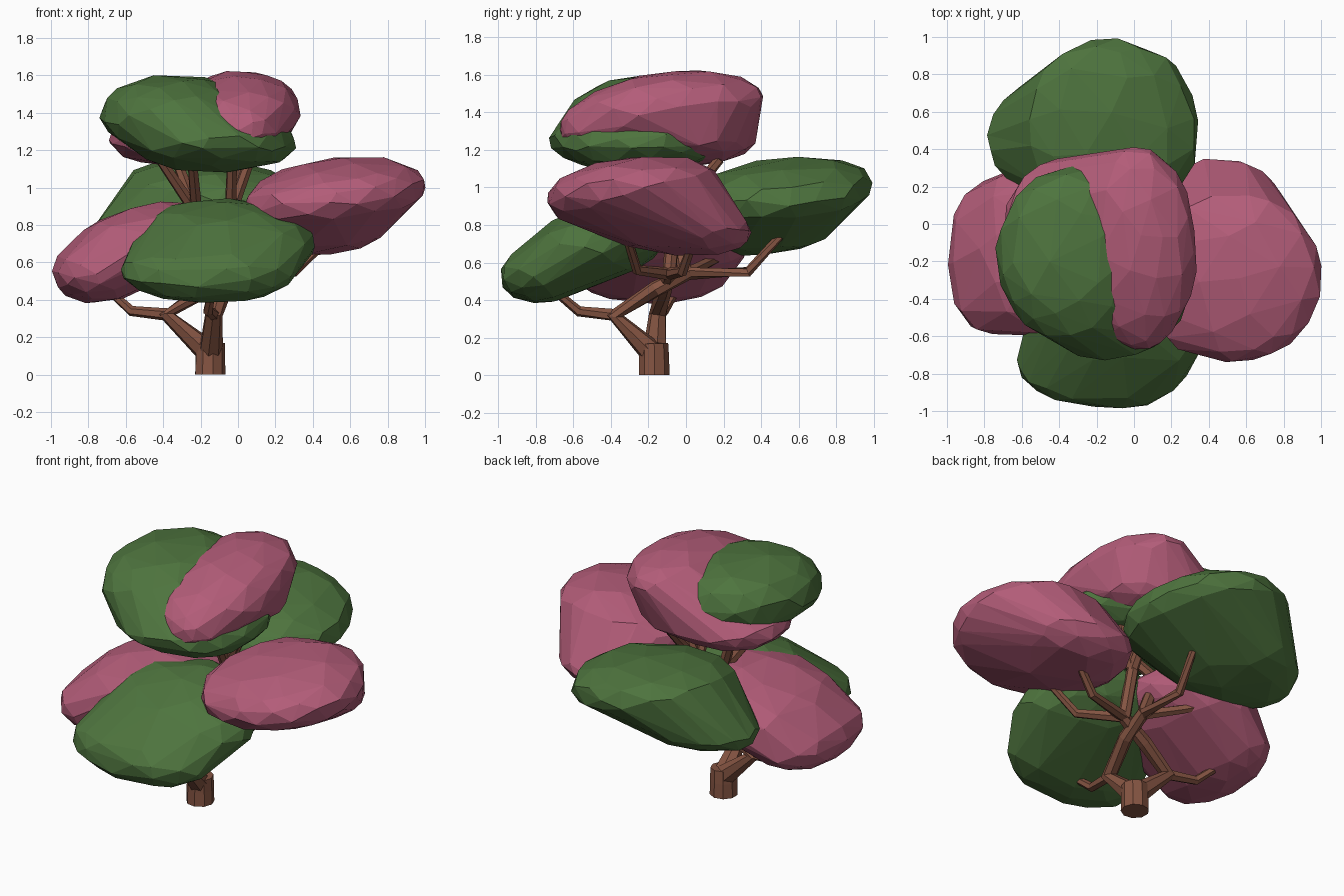
import bpy, bmesh, math
from mathutils import Vector, Euler, noise

if "Cube" in bpy.data.objects:
    bpy.data.objects.remove(bpy.data.objects["Cube"])


def material(name, rgb):
    m = bpy.data.materials.new(name)
    m.diffuse_color = (*rgb, 1)
    m.use_nodes = True
    m.node_tree.nodes["Principled BSDF"].inputs["Base Color"].default_value = m.diffuse_color
    return m


BARK = material("brown bark", (0.235, 0.090, 0.055))
GREEN = material("leaf green", (0.076, 0.175, 0.048))
PINK = material("blossom pink", (0.450, 0.108, 0.190))


def finish(bm, name, mat):
    bmesh.ops.recalc_face_normals(bm, faces=bm.faces[:])
    mesh = bpy.data.meshes.new(name)
    bm.to_mesh(mesh)
    bm.free()
    mesh.materials.append(mat)
    ob = bpy.data.objects.new(name, mesh)
    bpy.context.collection.objects.link(ob)
    return ob


def tube(name, path, radii, sides=7):
    """Tapered faceted limb following a path."""
    pts = [Vector(p) for p in path]
    bm = bmesh.new()
    rings = []
    for i, p in enumerate(pts):
        a, b = pts[max(i - 1, 0)], pts[min(i + 1, len(pts) - 1)]
        d = (b - a).normalized()
        u = d.cross(Vector((0.31, 0.95, 0.05))).normalized()
        v = d.cross(u)
        rings.append([bm.verts.new(p + radii[i] * (u * math.cos(t) + v * math.sin(t)))
                      for t in (2 * math.pi * k / sides for k in range(sides))])
    for r, s in zip(rings, rings[1:]):
        for k in range(sides):
            j = (k + 1) % sides
            bm.faces.new((r[k], r[j], s[j], s[k]))
    bm.faces.new(rings[0][::-1])
    bm.faces.new(rings[-1])
    return finish(bm, name, BARK)


def clump(name, mat, lobes, seed=0, p=2.1):
    """Faceted leaf cushion: a skin stretched over tilted ellipsoid lobes."""
    ball = bmesh.new()
    bmesh.ops.create_icosphere(ball, subdivisions=3, radius=1)
    unit = [v.co.copy() for v in ball.verts]
    ball.free()
    bm = bmesh.new()
    for centre, radii, tilt in lobes:
        rot = Euler([math.radians(a) for a in tilt]).to_matrix()
        for u in unit:
            c = u / sum(abs(a) ** p for a in u) ** (1 / p)
            c = rot @ Vector(a * b for a, b in zip(c, radii))
            bm.verts.new(c + Vector(centre))
    bmesh.ops.convex_hull(bm, input=bm.verts[:])
    bmesh.ops.delete(bm, geom=[v for v in bm.verts if not v.link_faces], context="VERTS")
    mid = sum((v.co for v in bm.verts), Vector()) / len(bm.verts)
    for v in bm.verts:
        d = v.co - mid
        v.co = mid + d * (1.005 + 0.045 * noise.noise(d * 4 + Vector((seed * 7.3, 2.1, seed))))
    dec = finish(bm, name, mat).modifiers.new("coarse facets", "DECIMATE")
    dec.ratio = 0.4


# Trunk
tube("trunk", [(-.15, -.17, 0), (-.15, -.17, .09), (-.148, -.172, .17)], [.083, .081, .078], 9)

# Two main limbs that cross over each other (one starts forward, one left)
tube("front_limb", [(-.145, -.19, .13), (-.13, -.38, .32), (-.07, -.16, .46), (-.06, .02, .55)],
     [.065, .048, .044, .038])
tube("left_limb", [(-.17, -.165, .13), (-.38, -.15, .32), (-.18, -.12, .45), (.02, -.09, .55)],
     [.065, .048, .044, .038])

# Thin outer branches carrying the four side clumps
side_branches = [
    ("front_branch", [(-.13, -.37, .32), (-.16, -.57, .34), (-.14, -.69, .44)]),
    ("left_branch", [(-.37, -.15, .32), (-.57, -.12, .34), (-.68, -.06, .44)]),
    ("back_branch", [(-.06, 0, .54), (-.07, .33, .55), (-.03, .50, .74)]),
    ("back_left_branch", [(-.06, 0, .54), (-.27, .12, .60), (-.46, .25, .66)]),
    ("right_branch", [(0, -.09, .54), (.30, -.02, .55), (.50, .05, .74)]),
    ("front_right_branch", [(0, -.09, .54), (.22, -.26, .56), (.38, -.31, .72)]),
]
for name, path in side_branches:
    tube(name, path, [.034, .028, .022], 6)

# Upper stems, each spreading into prongs under the crown
stems = [
    ("upper_left", (-.06, .0, .53), (-.22, -.06, .86),
     [(-.45, -.22, 1.2), (-.35, .0, 1.2), (-.25, -.38, 1.2)]),
    ("upper_right", (.0, -.09, .53), (-.04, -.06, .86),
     [(-.03, -.25, 1.22), (.09, -.05, 1.22), (.0, .18, 1.15)]),
]
for name, base, fork, tips in stems:
    tube(name + "_stem", [base, fork], [.038, .036])
    for i, tip in enumerate(tips):
        tube(f"{name}_prong_{i + 1}", [fork, tip], [.034, .026], 6)

# Side foliage
clump("left_foliage", PINK, [
    ((-.50, -.13, .70), (.42, .46, .205), (0, -15, 0)),
    ((-.72, -.18, .57), (.28, .42, .18), (0, -10, 0))], 1)
clump("front_foliage", GREEN, [
    ((-.07, -.48, .70), (.48, .42, .205), (18, 0, 0)),
    ((-.15, -.72, .565), (.46, .27, .17), (14, 0, 0))], 2)
clump("right_foliage", PINK, [
    ((.52, -.27, .965), (.48, .47, .185), (5, -7, 0)),
    ((.47, -.10, .82), (.37, .46, .165), (-8, -8, 0))], 3)
clump("back_foliage", GREEN, [
    ((-.13, .51, .965), (.47, .48, .185), (7, 5, 0)),
    ((-.31, .46, .82), (.46, .37, .165), (8, -8, 0))], 5)

# Crown: a green cushion to the front left pushed into a pink one
clump("crown_green", GREEN, [
    ((-.32, -.17, 1.38), (.41, .47, .22), (4, 3, 0)),
    ((-.14, -.25, 1.25), (.455, .475, .165), (0, 2, 0))], 7)
clump("crown_pink", PINK, [
    ((.0, -.12, 1.41), (.335, .53, .195), (8, -3, 0)),
    ((.02, -.40, 1.33), (.23, .27, .15), (0, 0, 0)),
    ((-.21, .0, 1.27), (.48, .38, .155), (0, -2, 0))], 8)
